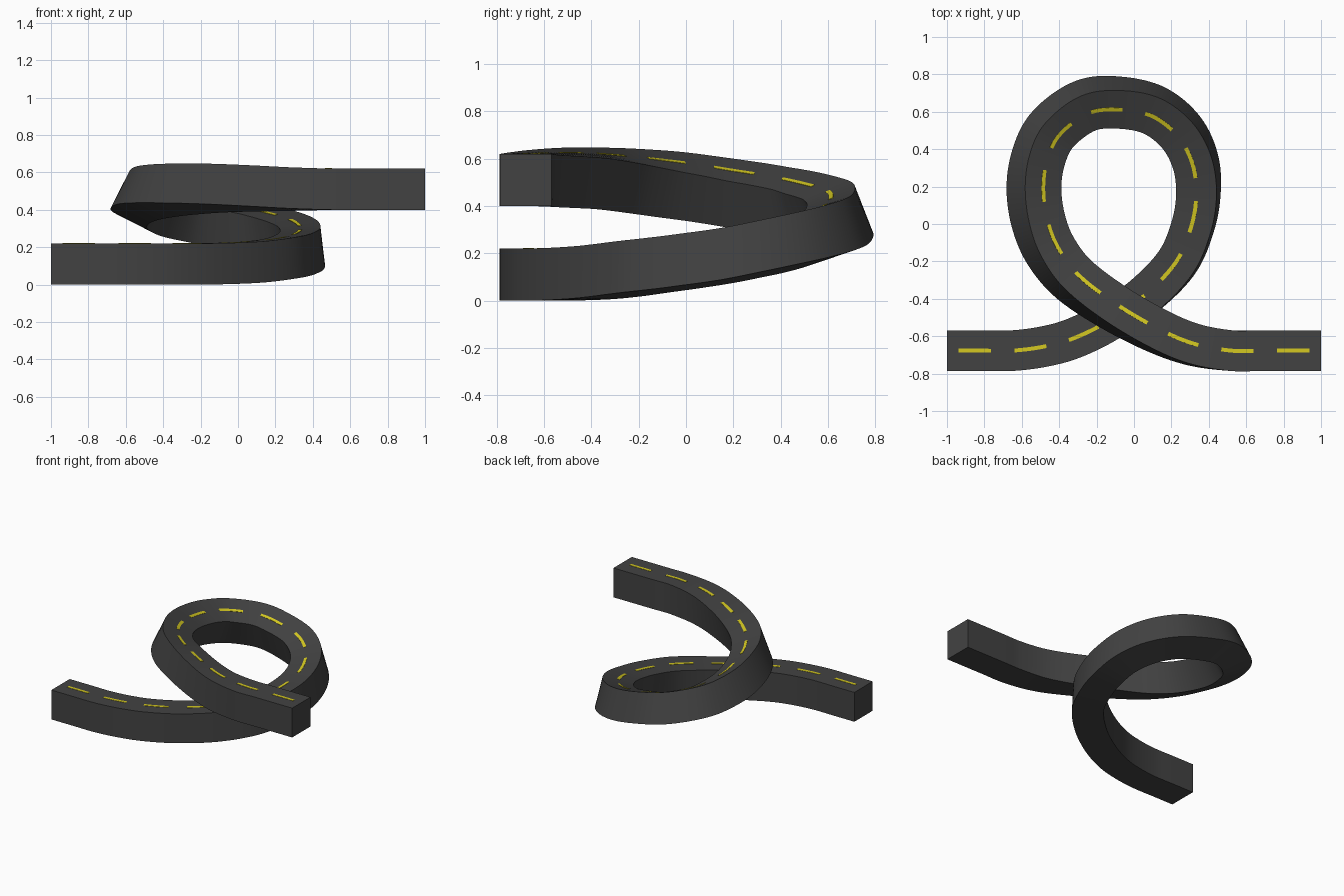
import bpy, bmesh, math
from mathutils import Vector

if "Cube" in bpy.data.objects:
    bpy.data.objects.remove(bpy.data.objects["Cube"])

WIDTH, HEIGHT, DASHES, STEPS = 0.217, 0.22, 17, 14

# Road centre line on the top surface: x, y, z, bank angle in degrees
PATH = [(-1, -.677, .221, 0), (-.82, -.677, .221, 0), (-.65, -.677, .221, 0),
        (-.48, -.655, .221, 0), (-.32, -.61, .221, 0), (-.13, -.515, .222, 0),
        (.07, -.37, .23, 1), (.23, -.195, .25, 3), (.31, .0, .275, 4),
        (.333, .17, .30, 6), (.31, .33, .332, 10), (.23, .475, .365, 14),
        (.09, .58, .40, 17), (-.09, .612, .435, 20), (-.25, .59, .467, 23),
        (-.40, .475, .50, 25), (-.465, .34, .528, 26), (-.485, .19, .552, 27),
        (-.465, .03, .578, 26), (-.41, -.12, .597, 23), (-.30, -.27, .613, 18),
        (-.10, -.425, .624, 12), (.13, -.56, .624, 7), (.32, -.64, .621, 3),
        (.52, -.677, .62, 0), (.68, -.677, .62, 0), (.84, -.677, .62, 0),
        (1, -.677, .62, 0)]


def material(name, color):
    m = bpy.data.materials.new(name)
    m.diffuse_color = (*color, 1)
    m.use_nodes = True
    m.node_tree.nodes["Principled BSDF"].inputs["Base Color"].default_value = m.diffuse_color
    return m


def smooth_path(pts, n=16):
    """Catmull-Rom curve through the control points."""
    p = [Vector(q) for q in pts]
    p = [2 * p[0] - p[1]] + p + [2 * p[-1] - p[-2]]
    out = []
    for i in range(1, len(p) - 2):
        a, b, c, d = p[i - 1:i + 3]
        for k in range(n):
            t = k / n
            out.append(0.5 * (2 * b + (c - a) * t + (2 * a - 5 * b + 4 * c - d) * t * t
                              + (3 * b - a - 3 * c + d) * t ** 3))
    return out + [p[-2]]


CURVE = smooth_path(PATH)
DIST = [0.0]
for a, b in zip(CURVE, CURVE[1:]):
    DIST.append(DIST[-1] + (b.xyz - a.xyz).length)


def frame(f):
    """Centre, inward and downward directions at fraction f of the length."""
    s = f * DIST[-1]
    i = 0
    while i < len(DIST) - 2 and DIST[i + 1] < s:
        i += 1
    q = CURVE[i].lerp(CURVE[i + 1], (s - DIST[i]) / (DIST[i + 1] - DIST[i]))
    tan = CURVE[min(i + 2, len(CURVE) - 1)] - CURVE[max(i - 1, 0)]
    left = Vector((-tan.y, tan.x, 0)).normalized()
    up = Vector((0, 0, 1))
    t = math.radians(q.w)
    return (q.xyz, left * math.cos(t) - up * math.sin(t),
            -up * math.cos(t) - left * math.sin(t))


def sweep(bm, f0, f1, n, width, top, bottom):
    """Sweep a capped rectangular section along part of the path."""
    rings = []
    for k in range(n + 1):
        c, inward, down = frame(f0 + (f1 - f0) * k / n)
        rings.append([bm.verts.new(c + inward * u * width / 2 + down * v)
                      for u, v in ((-1, top), (1, top), (1, bottom), (-1, bottom))])
    for a, b in zip(rings, rings[1:]):
        for j in range(4):
            bm.faces.new((a[j], a[(j + 1) % 4], b[(j + 1) % 4], b[j]))
    bm.faces.new(rings[0][::-1])
    bm.faces.new(rings[-1])


def finish(bm, name, mat):
    bmesh.ops.recalc_face_normals(bm, faces=bm.faces)
    mesh = bpy.data.meshes.new(name)
    bm.to_mesh(mesh)
    bm.free()
    mesh.materials.append(mat)
    ob = bpy.data.objects.new(name, mesh)
    bpy.context.collection.objects.link(ob)
    bpy.ops.object.select_all(action='DESELECT')
    ob.select_set(True)
    bpy.context.view_layer.objects.active = ob
    bpy.ops.object.shade_smooth_by_angle(angle=math.radians(30))


# Road body
bm = bmesh.new()
sweep(bm, 0, 1, DASHES * STEPS, WIDTH, 0, HEIGHT)
finish(bm, "road_body", material("asphalt grey", (.055, .055, .055)))

# Thin painted centre dashes
bm = bmesh.new()
for d in range(DASHES):
    sweep(bm, (d + .21) / DASHES, (d + .79) / DASHES, STEPS, .021, -.002, .002)
finish(bm, "lane_dashes", material("lane yellow", (.66, .58, .015)))
